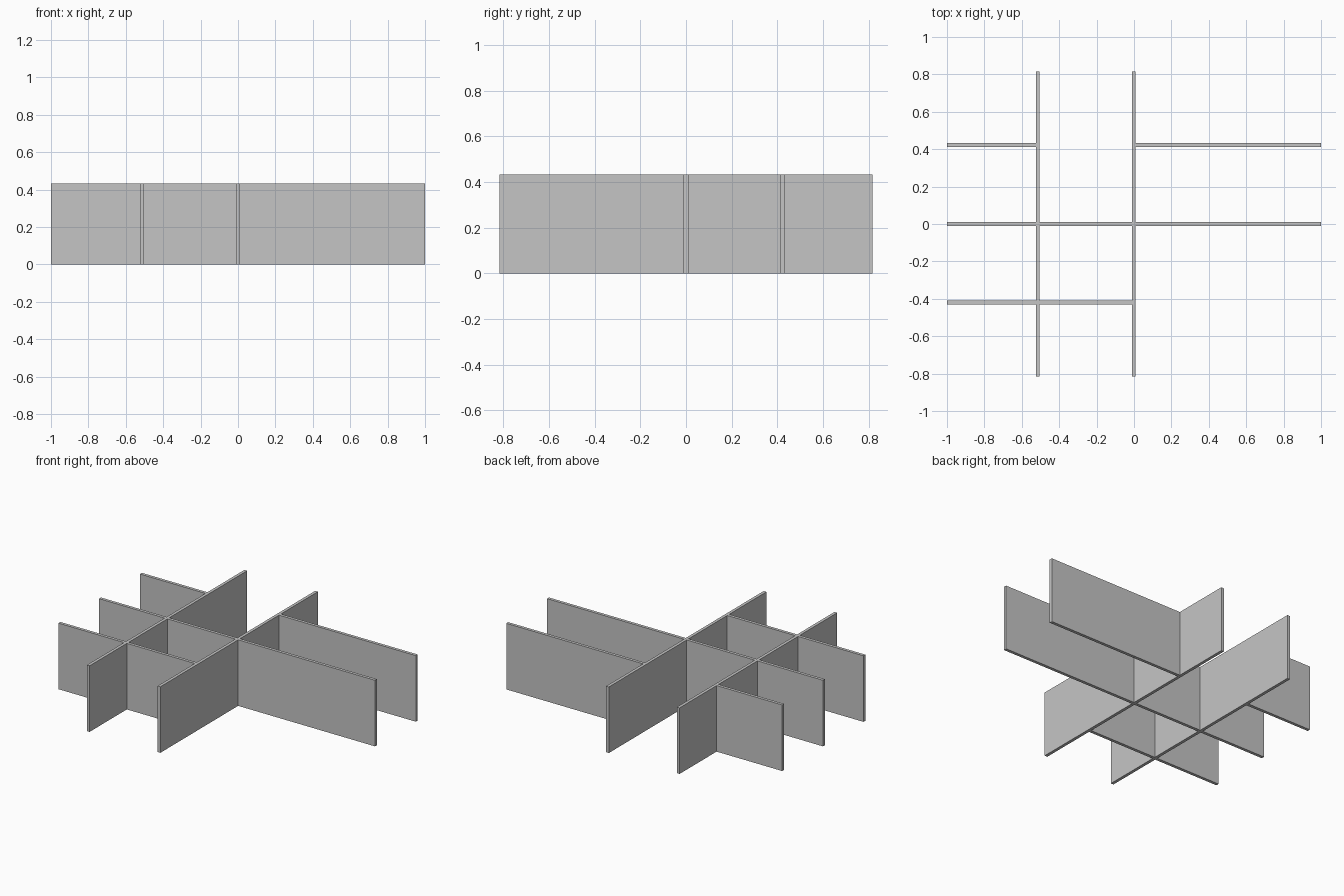
import bpy

old = bpy.data.objects.get("Cube")
if old:
    bpy.data.objects.remove(old, do_unlink=True)

HEIGHT = 0.433
THICK = 0.02
HALF_DEPTH = 0.816
LEFT_WALL, MID_WALL = -0.515, -0.002
HALF = THICK / 2

grey = bpy.data.materials.new("plain_grey")
grey.use_nodes = True
colour = (0.56, 0.56, 0.56, 1)
grey.diffuse_color = colour
grey.node_tree.nodes["Principled BSDF"].inputs["Base Color"].default_value = colour


def panel(name, x0, x1, y0, y1):
    """Upright panel standing on the ground over the given plan rectangle."""
    bpy.ops.mesh.primitive_cube_add(
        size=1, location=((x0 + x1) / 2, (y0 + y1) / 2, HEIGHT / 2))
    obj = bpy.context.object
    obj.name = name
    obj.scale = (x1 - x0, y1 - y0, HEIGHT)
    bpy.ops.object.transform_apply(location=False, rotation=False, scale=True)
    obj.data.materials.append(grey)


# Two long walls running front to back
for name, x in (("right_long_wall", LEFT_WALL), ("middle_long_wall", MID_WALL)):
    panel(name, x - HALF, x + HALF, -HALF_DEPTH, HALF_DEPTH)

# Cross walls butt against the long walls, bay by bay
bays = {
    "outer": (-1, LEFT_WALL - HALF),
    "inner": (LEFT_WALL + HALF, MID_WALL - HALF),
    "wide": (MID_WALL + HALF, 1),
}
rows = {
    "front": (-0.42, ("outer", "inner")),
    "centre": (0, ("outer", "inner", "wide")),
    "back": (0.423, ("outer", "wide")),
}
for row, (y, used) in rows.items():
    for bay in used:
        panel(f"{row}_{bay}_cross_wall", *bays[bay], y - HALF, y + HALF)
